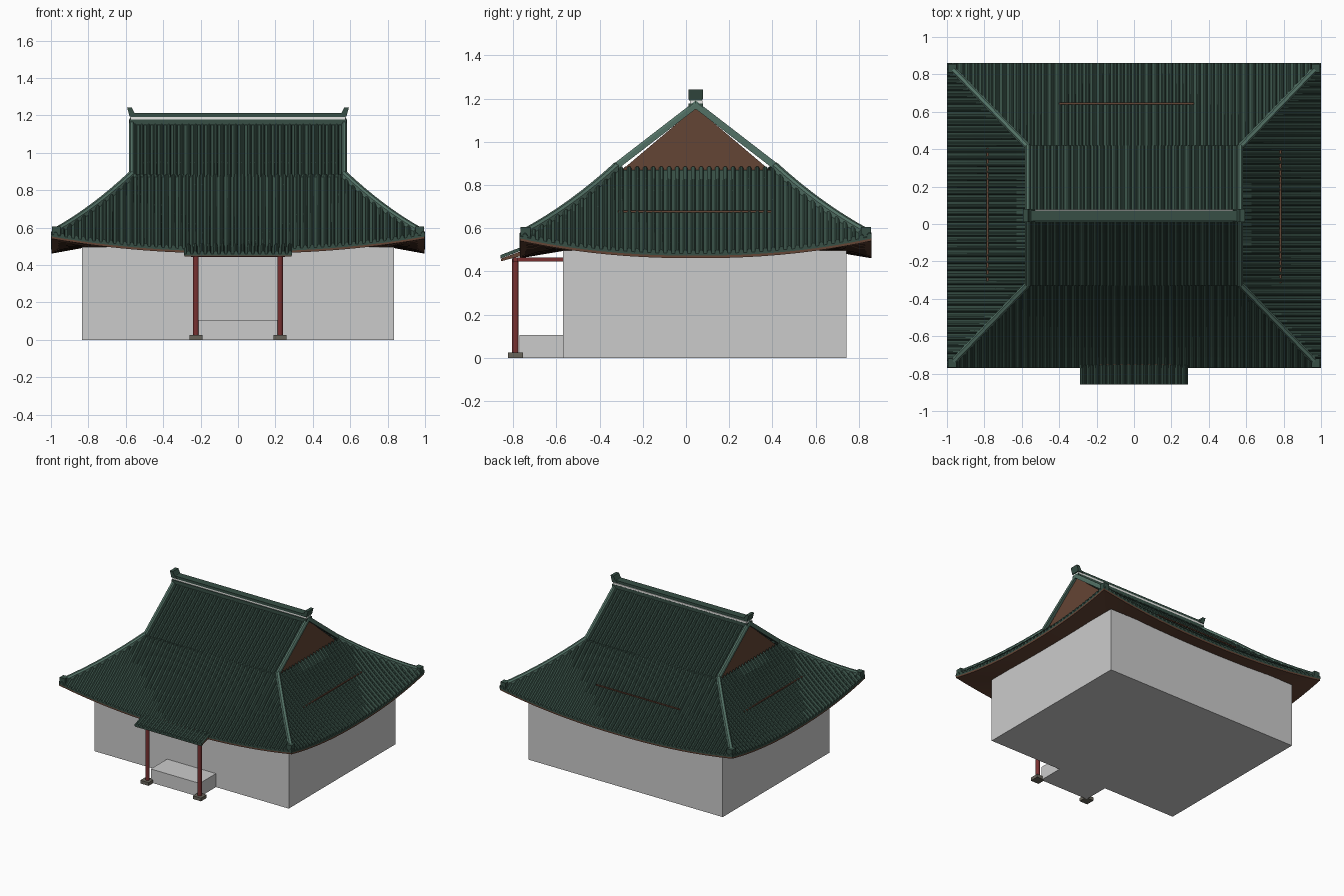
import bpy, bmesh, math
from mathutils import Vector, Matrix

if "Cube" in bpy.data.objects:
    bpy.data.objects.remove(bpy.data.objects["Cube"])

CY = 0.045            # roof centre in y
Z_TOP, Z_MID = 1.165, 0.87


def mat(name, r, g, b):
    m = bpy.data.materials.new(name)
    m.diffuse_color = (r, g, b, 1)
    m.use_nodes = True
    m.node_tree.nodes["Principled BSDF"].inputs["Base Color"].default_value = m.diffuse_color
    return m


TILE = mat("dark green tile", 0.038, 0.078, 0.060)
TRIM = mat("pale green ridge", 0.085, 0.165, 0.130)
WOOD = mat("brown wood", 0.127, 0.058, 0.035)
RED = mat("red paint", 0.19, 0.030, 0.030)
WALL = mat("grey plaster", 0.60, 0.60, 0.60)
STONE = mat("stone", 0.14, 0.13, 0.105)
WHITE = mat("white mortar", 0.80, 0.80, 0.78)


def make(name, verts, faces, material, fix=False):
    me = bpy.data.meshes.new(name)
    me.from_pydata(verts, [], faces)
    if fix:
        bm = bmesh.new()
        bm.from_mesh(me)
        bmesh.ops.recalc_face_normals(bm, faces=bm.faces)
        bm.to_mesh(me)
        bm.free()
    me.materials.append(material)
    ob = bpy.data.objects.new(name, me)
    bpy.context.collection.objects.link(ob)
    return ob


def loft(name, rings, material, closed=False):
    """Skin a list of equal rings; closed rings get end caps."""
    n = len(rings[0])
    verts = [tuple(p) for r in rings for p in r]
    faces = []
    for k in range(len(rings) - 1):
        for j in range(n if closed else n - 1):
            a, b = k * n + j, k * n + (j + 1) % n
            faces.append((a, a + n, b + n, b))
    if closed:
        faces += [tuple(range(n)), tuple(range(len(verts) - n, len(verts)))]
    return make(name, verts, faces, material, closed)


def box(name, x0, x1, y0, y1, z0, z1, material):
    ring = lambda z: [(x0, y0, z), (x1, y0, z), (x1, y1, z), (x0, y1, z)]
    return loft(name, [ring(z0), ring(z1)], material, True)


def cap_ridge(name, pts, w, h, material):
    """Rounded ridge swept along a path."""
    pts = [Vector(p) for p in pts]
    side = (pts[-1] - pts[0]).cross(Vector((0, 0, 1))).normalized()
    sec = [(-w, -h * 0.5), (-w, h * .5), (-w * .5, h), (w * .5, h), (w, h * .5), (w, -h * 0.5)]
    return loft(name, [[p + side * a + Vector((0, 0, b)) for a, b in sec] for p in pts],
                material, True)


def placed(p, turn):
    """Turn a point from the front side to another side of the roof."""
    return Matrix.Rotation(turn, 3, 'Z') @ Vector(p) + Vector((0, CY, 0))


def eave(u):
    return 0.483 + 0.080 * abs(u) ** 2.2


def skirt_z(t, u):
    return Z_MID + (eave(u) - Z_MID) * t - 0.08 * t * (1 - t)


def tiles(name, a0, a1, o0, o1, zf, turn, rows, count):
    """Ribbed tile slope: half width a0 to a1, distance out o0 to o1."""
    prof = [(0, 0), (.38, 0), (.44, .010), (.60, .016), (.78, .016), (.94, .010)]
    pitch = 2 * a1 / count
    cols = [(-a1 + (i + f) * pitch, h) for i in range(count) for f, h in prof] + [(a1, 0)]
    rings = []
    for k in range(rows + 1):
        ring = []
        for x, h in cols:
            t0 = max(0, (abs(x) - a0) / (a1 - a0)) if a1 > a0 else 0
            t = t0 + (1 - t0) * k / rows
            u = x / (a0 + (a1 - a0) * t)
            ring.append(placed((x, -(o0 + (o1 - o0) * t), zf(t, u) + h), turn))
        rings.append(ring)
    # closed lower ends of the tiles
    rings.append([placed((x, -o1, zf(1, x / a1) - 0.010), turn) for x, h in cols])
    return loft(name, rings, TILE)


# Skirt roof on four sides with its wooden underside
sides = [("front", 0, True), ("right", 1, False), ("back", 2, True), ("left", 3, False)]
for label, q, long in sides:
    turn = q * math.pi / 2
    a0, a1, o0, o1 = (.575, 1, .375, .815) if long else (.375, .815, .575, 1)
    tiles(label + "_skirt_roof", a0, a1, o0, o1, skirt_z, turn, 8, 54 if long else 44)
    ia, io = (.80, .60) if long else (.60, .80)
    us = [-1 + i / 16 for i in range(33)]
    e = 0.998
    loft(label + "_soffit", [
        [placed((u * a1 * e, -o1 * e, eave(u) - 0.002), turn) for u in us],
        [placed((u * a1 * e, -o1 * e, eave(u) - 0.022), turn) for u in us],
        [placed((u * ia, -io, 0.497), turn) for u in us]], WOOD)

# Upper roof slopes
for label, turn in (("front", 0), ("back", math.pi)):
    tiles(label + "_upper_roof", .575, .575, 0, .375,
          lambda t, u: Z_TOP + (Z_MID - Z_TOP) * t - 0.02 * t * (1 - t), turn, 4, 32)

# Gable panels, verge ridges, hip ridges and corner tiles
for sx, sl in ((-1, "left"), (1, "right")):
    tri = [(-.365, .85), (.365, .85), (0, 1.158)]
    loft(sl + "_gable", [[(sx * x, CY + y, z) for y, z in tri] for x in (.545, .565)], WOOD, True)
    for sy, fl in ((-1, "front"), (1, "back")):
        tag = fl + "_" + sl
        cap_ridge(tag + "_verge", [(sx * .568, CY, 1.165), (sx * .568, CY + sy * .38, .872)],
                  .014, .026, TRIM)
        path = [(sx * (.57 + .41 * t), CY + sy * (.37 + .425 * t), skirt_z(t, 1) + .008)
                for t in [i / 8 for i in range(9)]]
        cap_ridge(tag + "_hip", path, .017, .026, TRIM)
        cx, cy = sx * .972, CY + sy * .788
        box(tag + "_corner_tile", cx - .023, cx + .023, cy - .023, cy + .023, .56, .605, TILE)

# Main ridge with white mortar line and upturned ends
box("ridge_base", -.58, .58, CY - .033, CY + .033, 1.150, 1.178, TILE)
box("ridge_mortar", -.575, .575, CY - .026, CY + .032, 1.178, 1.192, WHITE)
box("ridge_cap", -.575, .575, CY - .030, CY + .028, 1.192, 1.212, TILE)
horn = [(.53, 1.195), (.555, 1.215), (.568, 1.243), (.593, 1.243), (.580, 1.195)]
for sx, sl in ((-1, "left"), (1, "right")):
    loft(sl + "_ridge_end", [[(sx * x, CY + y, z) for x, z in horn] for y in (-.034, .034)],
         TILE, True)

# Exposed batten lines on the skirt roof
for sx, sl in ((-1, "left"), (1, "right")):
    box(sl + "_batten", sx * .783 - .005, sx * .783 + .005, CY - .36, CY + .36, .672, .681, WOOD)
box("back_batten", -.40, .32, .640, .649, .677, .686, WOOD)

# House body and porch step
box("house_walls", -.835, .835, -.57, .742, 0, .497, WALL)
box("porch_step", -.21, .21, -.77, -.57, 0, .105, WALL)

# Porch roof
tiles("porch_roof", .29, .29, .80, .903, lambda t, u: .500 - .04 * t, 0, 2, 16)
deck = [(-.75, .499), (-.857, .459), (-.857, .447), (-.75, .475)]
loft("porch_deck", [[(x, y, z) for y, z in deck] for x in (-.285, .285)], WOOD, True)

# Porch posts, footings and beams
box("porch_beam", -.25, .25, -.80, -.78, .443, .465, RED)
for sx, sl in ((-1, "left"), (1, "right")):
    x = sx * .225
    circle = [(math.cos(i * math.pi / 6) * .015, math.sin(i * math.pi / 6) * .015)
              for i in range(12)]
    loft(sl + "_post", [[(x + a, -.79 + b, z) for a, b in circle] for z in (.02, .46)], RED, True)
    box(sl + "_footing", x - .035, x + .035, -.825, -.755, 0, .025, STONE)
    box(sl + "_side_beam", x - .012, x + .012, -.79, -.56, .445, .465, RED)
